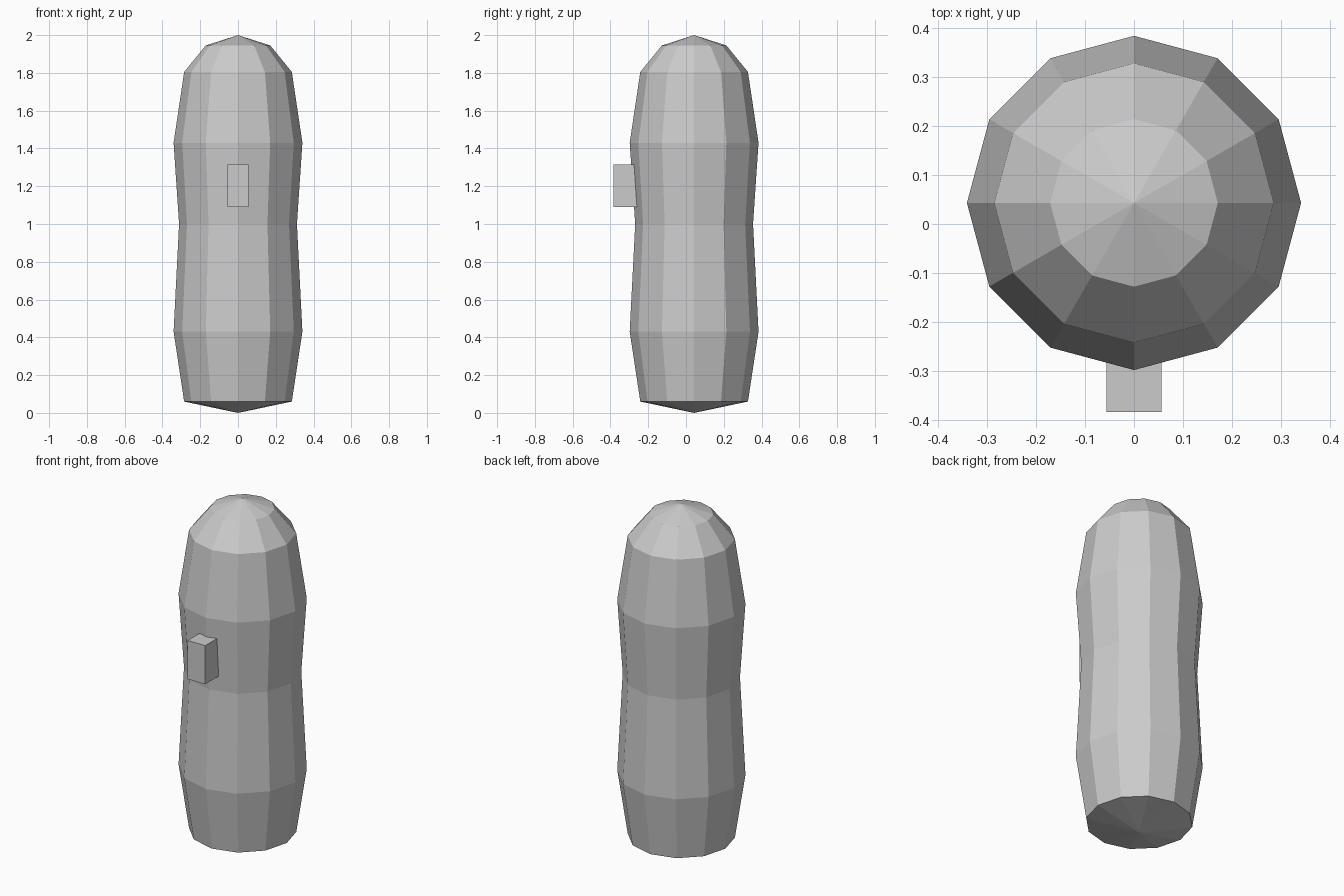
import bpy, bmesh
from math import radians
from mathutils import Matrix

cube = bpy.data.objects.get("Cube")
if cube:
    bpy.data.objects.remove(cube, do_unlink=True)

SIDES = 12
CENTRE_Y = 0.043

grey = bpy.data.materials.new("plain_grey")
grey.use_nodes = True
grey.diffuse_color = (0.6, 0.6, 0.6, 1)
grey.node_tree.nodes["Principled BSDF"].inputs["Base Color"].default_value = (0.6, 0.6, 0.6, 1)


def finish(name, bm):
    bmesh.ops.recalc_face_normals(bm, faces=bm.faces)
    mesh = bpy.data.meshes.new(name)
    bm.to_mesh(mesh)
    bm.free()
    mesh.materials.append(grey)
    obj = bpy.data.objects.new(name, mesh)
    bpy.context.collection.objects.link(obj)
    return obj


# Body: faceted capsule with a slight waist, turned from a profile (radius, height)
profile = [(0, 0), (0.285, 0.06), (0.341, 0.43), (0.312, 1.0),
           (0.341, 1.43), (0.285, 1.805), (0.171, 1.945), (0, 2)]
bm = bmesh.new()
points = [bm.verts.new((r, 0, z)) for r, z in profile]
edges = [bm.edges.new(pair) for pair in zip(points, points[1:])]
bmesh.ops.spin(bm, geom=points + edges, cent=(0, 0, 0), axis=(0, 0, 1),
               angle=radians(360), steps=SIDES)
bmesh.ops.remove_doubles(bm, verts=bm.verts, dist=0.001)
bmesh.ops.translate(bm, verts=bm.verts, vec=(0, CENTRE_Y, 0))
finish("body", bm)

# Front block: small upright box set into the front ridge
bm = bmesh.new()
bmesh.ops.create_cube(bm, size=1, matrix=Matrix.Translation((0, -0.3, 1.203))
                      @ Matrix.Diagonal((0.113, 0.168, 0.226, 1)))
finish("front_block", bm)
